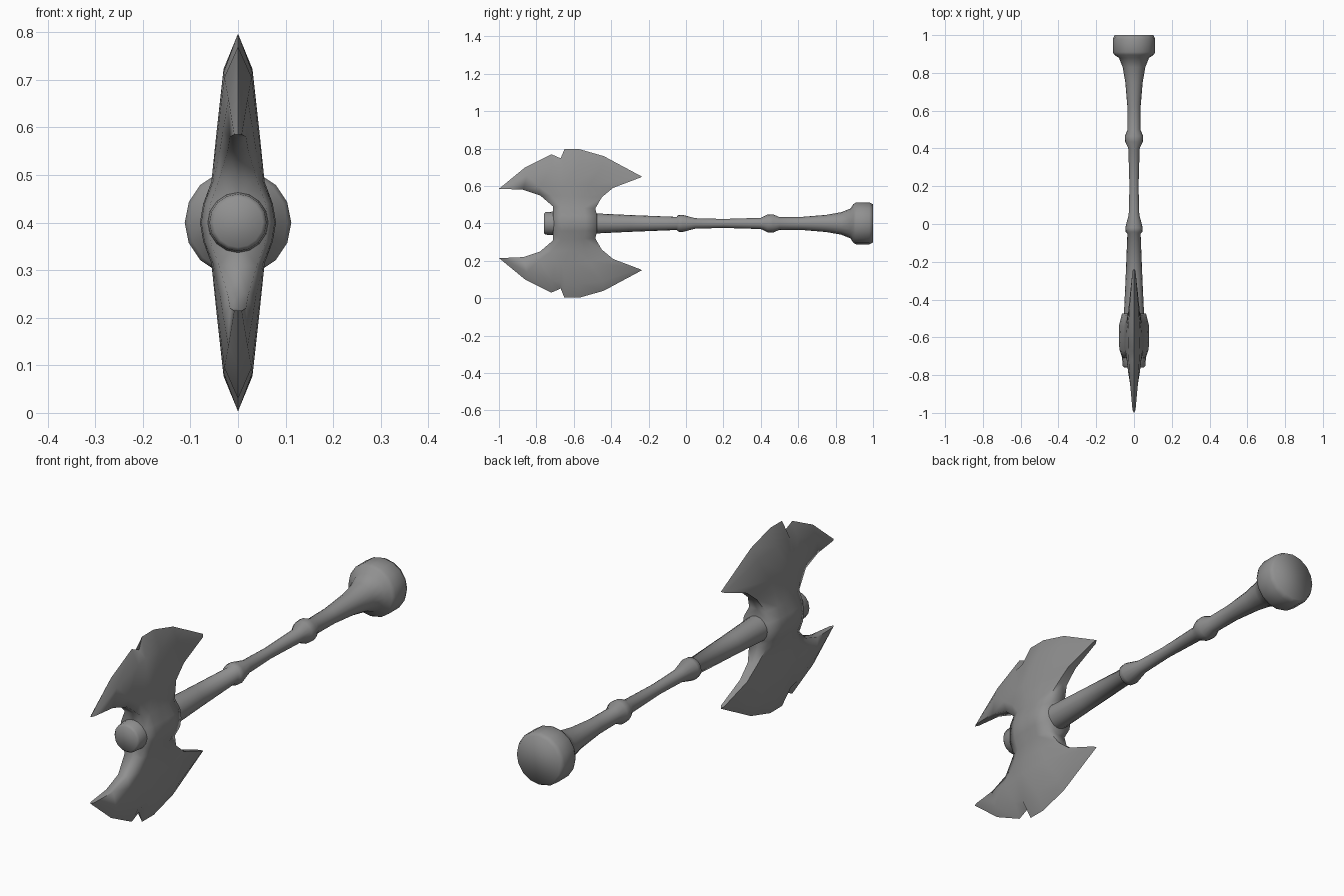
import bpy, bmesh, math

if "Cube" in bpy.data.objects:
    bpy.data.objects.remove(bpy.data.objects["Cube"])

AXIS_Z = 0.4
steel = bpy.data.materials.new("dark_grey")
steel.diffuse_color = (0.28, 0.28, 0.28, 1)
steel.use_nodes = True
steel.node_tree.nodes["Principled BSDF"].inputs["Base Color"].default_value = steel.diffuse_color


def finish(name, bm, angle):
    bmesh.ops.remove_doubles(bm, verts=bm.verts, dist=0.0005)
    bmesh.ops.recalc_face_normals(bm, faces=bm.faces)
    mesh = bpy.data.meshes.new(name)
    bm.to_mesh(mesh)
    bm.free()
    mesh.materials.append(steel)
    ob = bpy.data.objects.new(name, mesh)
    ob.location.z = AXIS_Z
    bpy.context.collection.objects.link(ob)
    bpy.ops.object.select_all(action='DESELECT')
    ob.select_set(True)
    bpy.context.view_layer.objects.active = ob
    bpy.ops.object.shade_smooth_by_angle(angle=math.radians(angle))
    return ob


def skin(bm, rows):
    """Faces between consecutive rows of points, dropping repeated corners."""
    verts = {}
    for a, b in zip(rows, rows[1:]):
        for i in range(len(a) - 1):
            loop = list(dict.fromkeys((a[i], a[i + 1], b[i + 1], b[i])))
            if len(loop) > 2:
                bm.faces.new([verts.setdefault(p, None) or
                              verts.update({p: bm.verts.new(p)}) or verts[p]
                              for p in loop])


def lathe(name, profile, sides=16):
    """Turn (y, radius) points around the y axis and cap both ends."""
    bm = bmesh.new()
    angles = [math.tau * i / sides for i in range(sides + 1)]
    skin(bm, [[(r * math.cos(a), y, r * math.sin(a)) for a in angles]
              for y, r in profile])
    bmesh.ops.remove_doubles(bm, verts=bm.verts, dist=0.0005)
    bmesh.ops.holes_fill(bm, edges=[e for e in bm.edges if e.is_boundary], sides=0)
    return finish(name, bm, 80)


# Turned handle with front knob, two grip rings and flared pommel
lathe("handle", [
    (-0.76, 0.052), (-0.75, 0.060), (-0.70, 0.064), (-0.60, 0.060),
    (-0.47, 0.053), (-0.30, 0.045), (-0.05, 0.035), (-0.042, 0.044),
    (-0.02, 0.046), (0.05, 0.028), (0.20, 0.024), (0.40, 0.030),
    (0.435, 0.047), (0.465, 0.049), (0.50, 0.034), (0.62, 0.035),
    (0.75, 0.046), (0.83, 0.060), (0.88, 0.080), (0.895, 0.104),
    (0.91, 0.112), (0.98, 0.112), (1.0, 0.102)])

# Cutting edge with its notch, (y, z)
edge = [(-1.0, 0.585), (-0.86, 0.70), (-0.72, 0.77), (-0.67, 0.748),
        (-0.65, 0.797), (-0.57, 0.797), (-0.44, 0.76), (-0.235, 0.65)]

# Blade rows: front end, rear end (y, z), arch, half thickness mid, ends, fullness
rows = [
    ((-0.705, 0.40), (-0.475, 0.40), 0.0, 0.080, 0.064, 4),
    ((-0.71, 0.44), (-0.475, 0.44), 0.0, 0.073, 0.058, 4),
    ((-0.71, 0.49), (-0.485, 0.48), 0.0, 0.056, 0.040, 3),
    ((-0.78, 0.55), (-0.45, 0.54), 0.0, 0.050, 0.022, 2),
    ((-0.87, 0.58), (-0.39, 0.59), 0.02, 0.044, 0.017, 1.7),
    ((-0.985, 0.585), (-0.25, 0.643), 0.107, 0.031, 0.008, 1.7),
]
points = []
for (y0, z0), (y1, z1), arch, mid, end, full in rows:
    row = []
    for ey, _ in edge:
        u = (ey + 1.0) / 0.765
        t = end + (mid - end) * (1 - abs(2 * u - 1) ** full)
        row.append((t, y0 + (y1 - y0) * u,
                    z0 + (z1 - z0) * u + arch * 4 * u * (1 - u) - AXIS_Z))
    # Side walls run in to the centre plane
    points.append([(0, *row[0][1:])] + row + [(0, *row[-1][1:])])
rim = [(0, y, z - AXIS_Z) for y, z in edge]
points.append([rim[0]] + rim + [rim[-1]])

# Double-bitted head: one quarter, mirrored across and down
bm = bmesh.new()
skin(bm, points)
for flip in ((-1, 1, 1), (1, 1, -1)):
    copy = bmesh.ops.duplicate(bm, geom=bm.verts[:] + bm.edges[:] + bm.faces[:])
    new = [g for g in copy["geom"] if isinstance(g, bmesh.types.BMVert)]
    bmesh.ops.scale(bm, vec=flip, verts=new)
    bmesh.ops.remove_doubles(bm, verts=bm.verts, dist=0.0005)
finish("axe_head", bm, 80)
